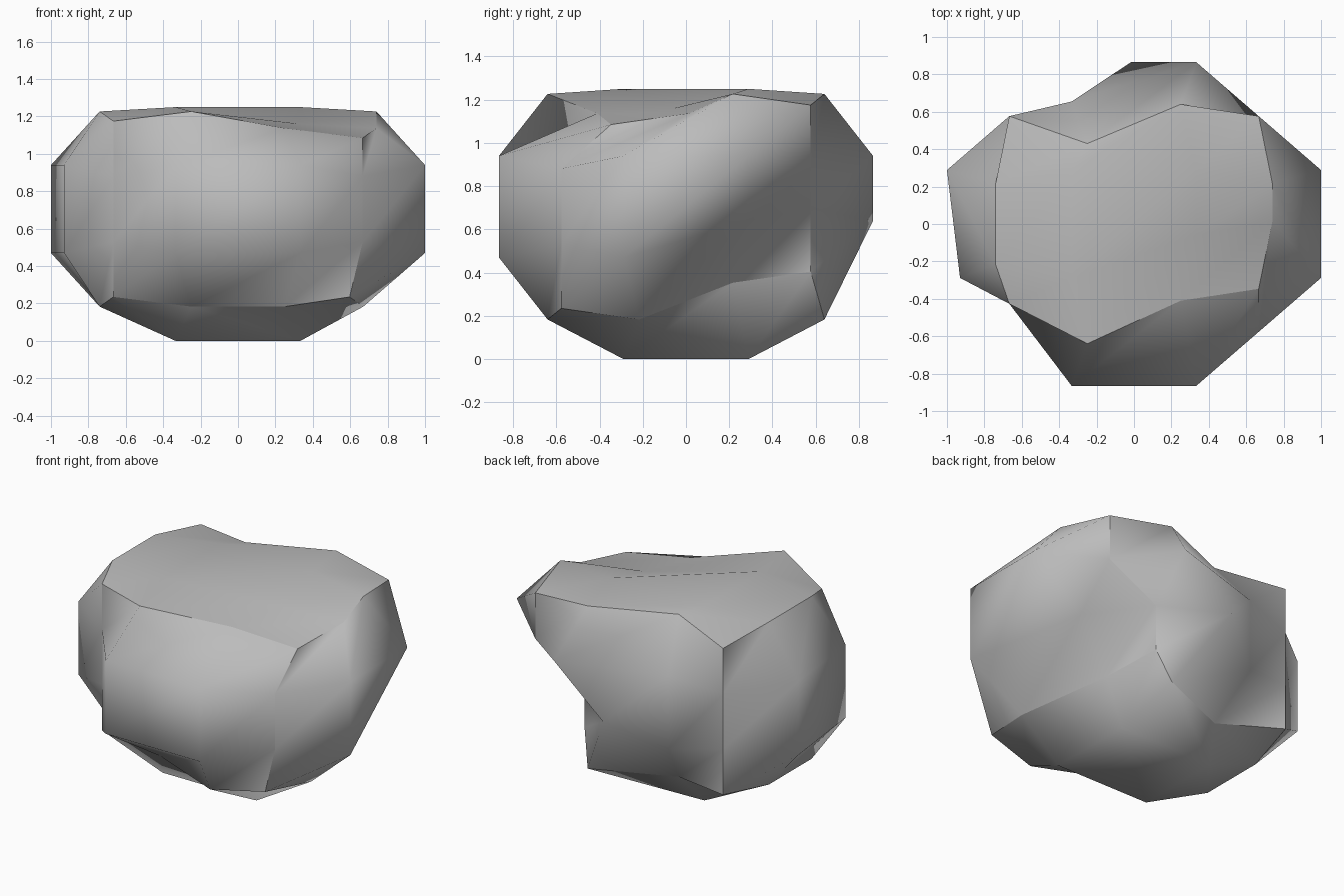
import bpy
import bmesh
import math
from mathutils import Vector

cube = bpy.data.objects.get("Cube")
if cube:
    bpy.data.objects.remove(cube, do_unlink=True)

HALF = Vector((1.0, 0.865, 0.705))
TOP = 1.25

# Chips: each moves the listed grid points (steps -3, -1, 1, 3) by one offset
CHIPS = [
    # front right of the top, pushed back and down
    ((0, 0.23, -0.09), [(1, -3, 3), (3, -3, 3), (3, -1, 3), (1, -1, 3)]),
    # lower back right, hollowed out
    ((-0.35, 0, 0.17), [(3, 3, -3), (3, 3, -1), (3, 1, -3), (3, 1, -1), (1, 3, -1)]),
    # groove down the back and under the front
    ((0, -0.21, 0), [(-1, 3, k) for k in (-3, -1, 1, 3)]),
    ((0, 0.21, 0), [(-1, -3, -3)]),
    # front left upright edge, worn back
    ((0, 0.15, 0), [(-3, -3, k) for k in (-3, -1, 1, 3)]),
    ((0.07, 0, 0), [(-3, -1, -1), (-3, -1, 1)]),
    # front right foot
    ((-0.07, 0, 0), [(3, -3, -3), (3, -1, -3)]),
]


def rounded(key):
    """Pull the edges and corners of a cube grid inwards."""
    outer = sum(abs(c) == 3 for c in key)
    if outer == 1:
        big, small = 1, 1 / 3
    elif outer == 3:
        big, small = 2 / 3, 0
    else:
        big = 2 / 3 if abs(key[2]) == 1 else 0.74
        small = 0.25
    return Vector([math.copysign(big if abs(c) == 3 else small, c) for c in key])


def cube_side(keys):
    """Axis and sign of the cube side that holds all the given grid points."""
    for axis in range(3):
        for sign in (-1, 1):
            if all(k[axis] == 3 * sign for k in keys):
                return axis, sign


# Boulder body: a gridded cube
bm = bmesh.new()
bmesh.ops.create_cube(bm, size=2)
bmesh.ops.subdivide_edges(bm, edges=bm.edges[:], cuts=2, use_grid_fill=True)
bmesh.ops.recalc_face_normals(bm, faces=bm.faces[:])
grid = {v: tuple(round(c * 3) for c in v.co) for v in bm.verts}

# Crisp ridges along the twelve cube edges, soft faces between
for e in bm.edges:
    a, b = (grid[v] for v in e.verts)
    e.smooth = sum(abs(p) == 3 and p == q for p, q in zip(a, b)) < 2

# Split every square along one diagonal, the same way across each side
for f in bm.faces[:]:
    axis, sign = cube_side([grid[v] for v in f.verts])
    slant = (sign, -sign, 1)[axis]
    u, w = [i for i in range(3) if i != axis]
    ranked = sorted(f.verts, key=lambda v: grid[v][u] + slant * grid[v][w])
    bmesh.utils.face_split(f, ranked[0], ranked[-1])

# Round it, flatten the top and chip it
for v, key in grid.items():
    v.co = rounded(key) * HALF
    v.co.z = min(v.co.z + HALF.z, TOP)
    for offset, keys in CHIPS:
        if key in keys:
            v.co += Vector(offset)
for f in bm.faces:
    f.smooth = True

mesh = bpy.data.meshes.new("boulder")
bm.to_mesh(mesh)
bm.free()
boulder = bpy.data.objects.new("boulder", mesh)
bpy.context.collection.objects.link(boulder)

# Stone grey
stone = bpy.data.materials.new("stone_grey")
stone.use_nodes = True
colour = (0.5, 0.5, 0.5, 1)
stone.diffuse_color = colour
stone.node_tree.nodes["Principled BSDF"].inputs["Base Color"].default_value = colour
mesh.materials.append(stone)
